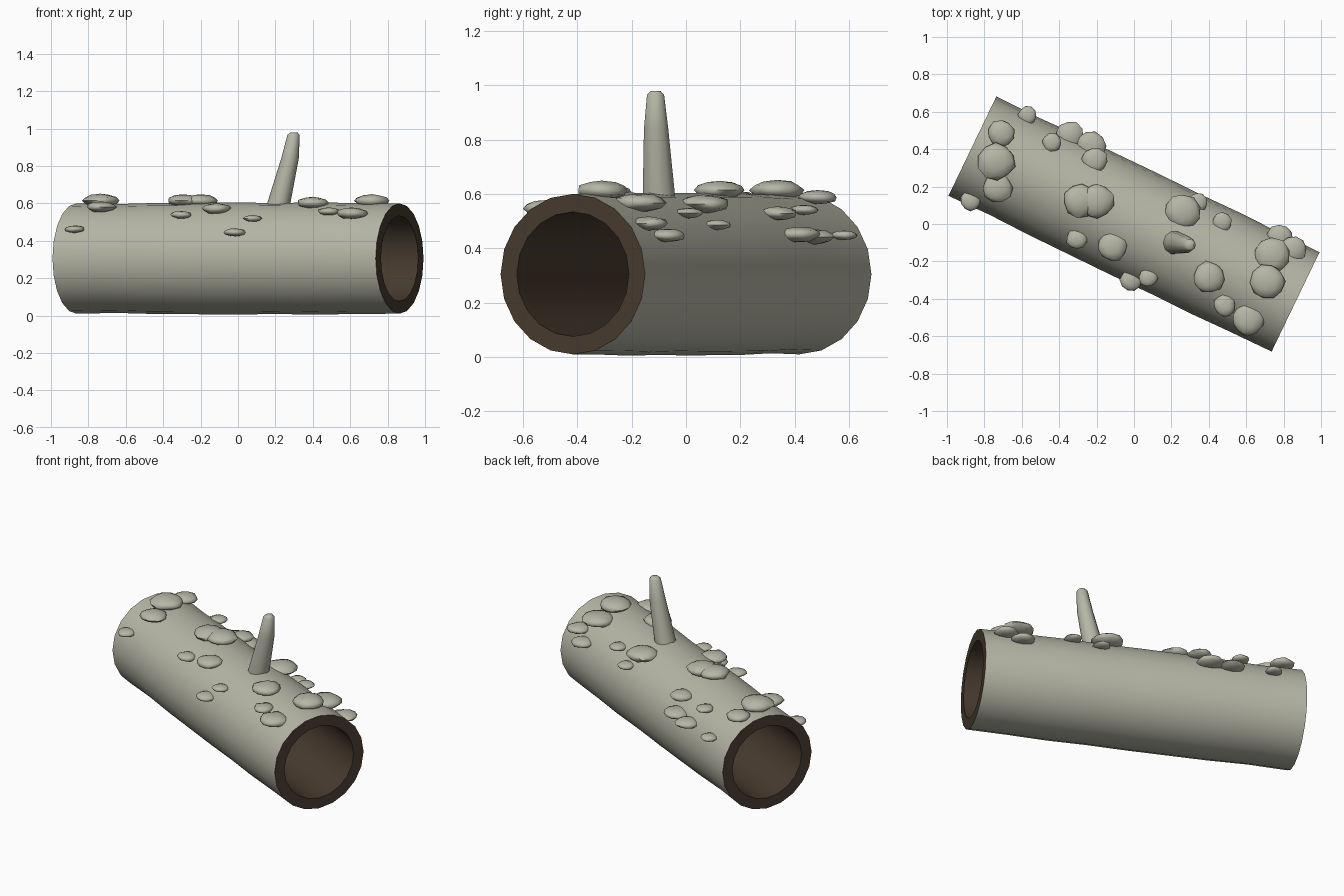
import bpy, bmesh, math, random
from mathutils import Vector, Matrix

if "Cube" in bpy.data.objects:
    bpy.data.objects.remove(bpy.data.objects["Cube"])

random.seed(4)


def material(name, rgb):
    m = bpy.data.materials.new(name)
    m.diffuse_color = (*rgb, 1)
    m.use_nodes = True
    m.node_tree.nodes["Principled BSDF"].inputs["Base Color"].default_value = m.diffuse_color
    return m


BARK = material("grey_green_bark", (0.47, 0.47, 0.385))
WOOD = material("dark_brown_wood", (0.064, 0.043, 0.027))

YAW = math.atan2(-0.8325, 1.7275)
LENGTH, RADIUS, BORE, CENTRE_Z = 1.918, 0.295, 0.229, 0.305


def finish(name, bm, mats, angle=40):
    bmesh.ops.recalc_face_normals(bm, faces=bm.faces)
    me = bpy.data.meshes.new(name)
    bm.to_mesh(me)
    bm.free()
    ob = bpy.data.objects.new(name, me)
    bpy.context.collection.objects.link(ob)
    for m in mats:
        me.materials.append(m)
    bpy.ops.object.select_all(action='DESELECT')
    ob.select_set(True)
    bpy.context.view_layer.objects.active = ob
    bpy.ops.object.shade_smooth_by_angle(angle=math.radians(angle))
    return ob


def ring(bm, centre, r, sides, axes):
    u, v = axes
    return [bm.verts.new(centre + r * (u * math.cos(2 * math.pi * i / sides)
                                       + v * math.sin(2 * math.pi * i / sides)))
            for i in range(sides)]


def bridge(bm, a, b, mat=0):
    n = len(a)
    for i in range(n):
        f = bm.faces.new((a[i], a[(i + 1) % n], b[(i + 1) % n], b[i]))
        f.material_index = mat


# Hollow log: gently uneven bark outside, wood on the cut ends and in the bore
bm = bmesh.new()
yz = (Vector((0, 1, 0)), Vector((0, 0, 1)))
wobble = [0, -0.004, 0.002, 0.003, 0.004, 0.002, 0.005, 0.001, 0]
outer = [ring(bm, Vector((LENGTH * (i / 8 - 0.5), 0, CENTRE_Z)),
              RADIUS + w, 20, yz) for i, w in enumerate(wobble)]
inner = [ring(bm, Vector((s * LENGTH / 2, 0, CENTRE_Z)), BORE, 20, yz)
         for s in (-1, 1)]
for a, b in zip(outer, outer[1:]):
    bridge(bm, a, b)
bridge(bm, inner[0], inner[1], 1)
bridge(bm, outer[0], inner[0], 1)
bridge(bm, outer[-1], inner[1], 1)
log = finish("hollow_log", bm, [BARK, WOOD])
log.rotation_euler.z = YAW

# Broken branch stub leaning outwards
bm = bmesh.new()
xy = (Vector((1, 0, 0)), Vector((0, 1, 0)))
path = [((0.20, -0.098, 0.50), 0.066), ((0.218, -0.10, 0.60), 0.062),
        ((0.278, -0.11, 0.84), 0.047), ((0.297, -0.112, 0.965), 0.033),
        ((0.299, -0.112, 0.978), 0.020)]
rings = [ring(bm, Vector(p), r, 10, xy) for p, r in path]
for a, b in zip(rings, rings[1:]):
    bridge(bm, a, b)
bm.faces.new(rings[0])
bm.faces.new(rings[-1])
finish("branch_stub", bm, [BARK], 50)

# Flattened moss clumps (x, y, radius) resting on the upper half of the log
clumps = [(-0.57, 0.58, 0.05), (-0.44, 0.435, 0.053), (-0.345, 0.475, 0.075),
          (-0.23, 0.415, 0.08), (-0.21, 0.34, 0.07), (-0.71, 0.485, 0.073),
          (-0.735, 0.335, 0.1), (-0.73, 0.195, 0.08), (-0.875, 0.125, 0.055),
          (-0.29, 0.125, 0.09), (-0.20, 0.125, 0.093), (-0.305, -0.08, 0.057),
          (-0.115, -0.12, 0.08), (-0.015, -0.30, 0.06), (0.078, -0.287, 0.05),
          (0.26, 0.065, 0.097), (0.34, 0.115, 0.052), (0.47, 0.01, 0.053),
          (0.40, -0.285, 0.085), (0.485, -0.435, 0.06), (0.61, -0.51, 0.087),
          (0.715, -0.31, 0.095), (0.735, -0.17, 0.097), (0.78, -0.07, 0.07),
          (0.85, -0.135, 0.07)]
bm = bmesh.new()
for x, y, r in clumps:
    d = -math.sin(YAW) * x + math.cos(YAW) * y
    z = CENTRE_Z + math.sqrt(max(0.31 ** 2 - d * d, 0.01))
    spin = Matrix.Rotation(random.uniform(0, 6.28), 4, 'Z')
    new = bmesh.ops.create_icosphere(
        bm, subdivisions=2, radius=1,
        matrix=Matrix.Translation((x, y, z))
        @ Matrix.Diagonal((r, r, r * 0.36, 1)) @ spin)["verts"]
    for v in new:
        v.co += (v.co - Vector((x, y, z))) * random.uniform(-0.08, 0.06)
finish("moss_clumps", bm, [BARK], 60)
